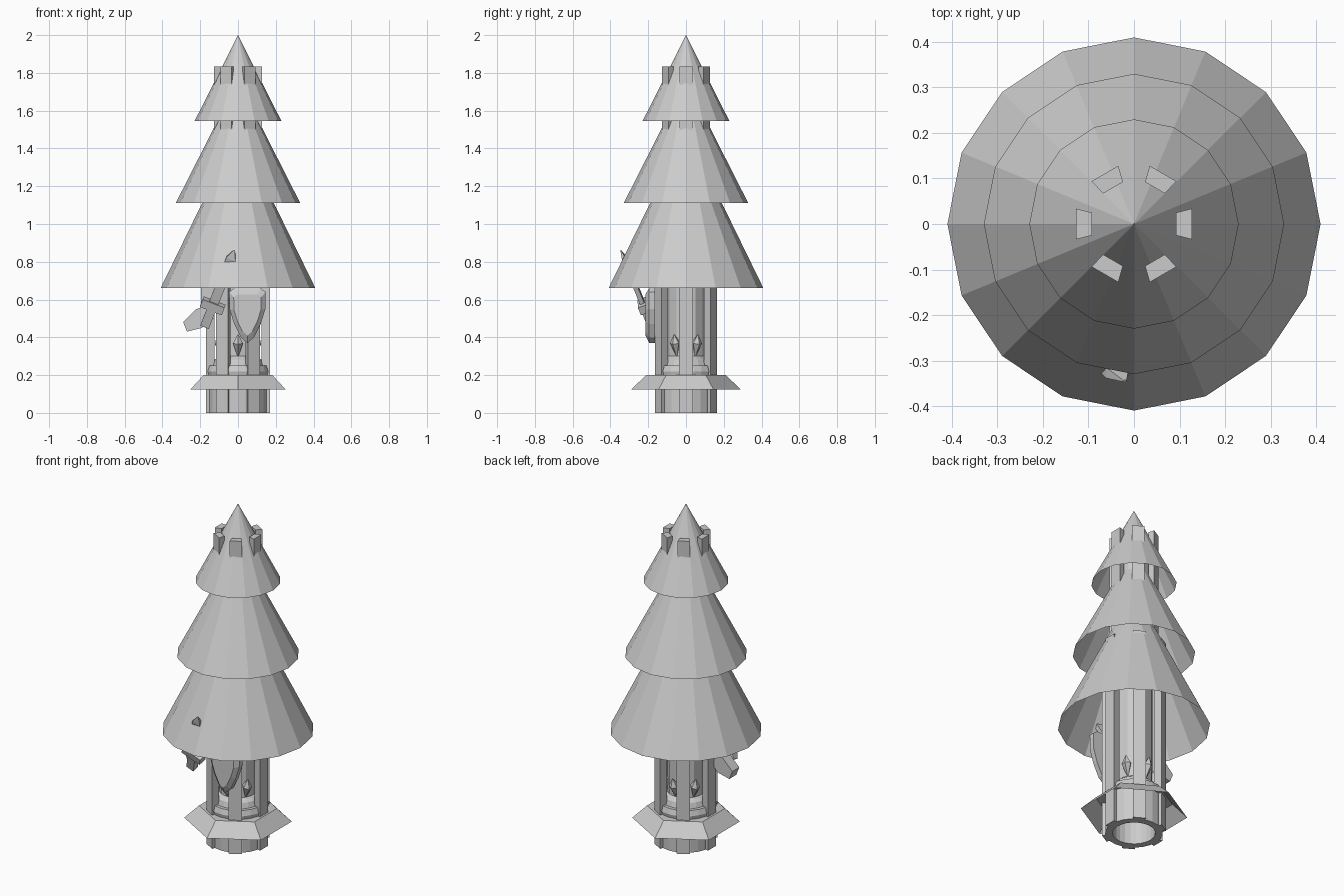
import bpy, bmesh, math
from mathutils import Matrix, Vector

cube = bpy.data.objects.get("Cube")
if cube:
    bpy.data.objects.remove(cube, do_unlink=True)

stone = bpy.data.materials.new("plain grey")
stone.use_nodes = True
stone.diffuse_color = (0.6, 0.6, 0.6, 1)
stone.node_tree.nodes["Principled BSDF"].inputs["Base Color"].default_value = (0.6, 0.6, 0.6, 1)


def finish(name, bm):
    bmesh.ops.recalc_face_normals(bm, faces=bm.faces)
    mesh = bpy.data.meshes.new(name)
    bm.to_mesh(mesh)
    bm.free()
    mesh.materials.append(stone)
    obj = bpy.data.objects.new(name, mesh)
    bpy.context.collection.objects.link(obj)
    return obj


def lathe(name, profile, sides, phase=0.0):
    """Revolve (radius, height) points into a faceted shell."""
    bm = bmesh.new()
    rings = []
    for r, z in profile:
        if r == 0:
            rings.append([bm.verts.new((0, 0, z))] * sides)
            continue
        angles = [phase + math.tau * i / sides for i in range(sides)]
        rings.append([bm.verts.new((r * math.cos(a), r * math.sin(a), z)) for a in angles])
    for low, high in zip(rings, rings[1:]):
        for i in range(sides):
            j = (i + 1) % sides
            corners = dict.fromkeys((low[i], low[j], high[j], high[i]))
            bm.faces.new(list(corners))
    return finish(name, bm)


def prism(name, outline, start, end, matrix=Matrix(), end_scale=1.0):
    """Extrude a flat outline along local z, optionally shrinking the far end."""
    bm = bmesh.new()
    mid = sum((Vector(p) for p in outline), Vector((0, 0))) / len(outline)
    near = [bm.verts.new((x, y, start)) for x, y in outline]
    far = [bm.verts.new((*(mid + (Vector(p) - mid) * end_scale), end)) for p in outline]
    bm.faces.new(near)
    bm.faces.new(far)
    for i in range(len(outline)):
        j = (i + 1) % len(outline)
        bm.faces.new((near[i], near[j], far[j], far[i]))
    bm.transform(matrix)
    return finish(name, bm)


def rect(w, d):
    return [(-w, -d), (w, -d), (w, d), (-w, d)]


# Three open conical foliage tiers
for name, radius, base, tip in (("lower_foliage", 0.41, 0.66, 1.5),
                                ("middle_foliage", 0.33, 1.11, 1.76),
                                ("upper_foliage", 0.23, 1.545, 2.0)):
    lathe(name, [(radius, base), (0, tip)], 16)

# Hollow foot, stepped plinth and inner trunk
lathe("foot_tube", [(0.115, 0.2), (0.115, 0), (0.155, 0), (0.155, 0.2)], 24)
lathe("plinth", [(0, 0.2), (0.16, 0.2), (0.165, 0.22), (0.155, 0.25), (0.135, 0.25),
                 (0.125, 0.28), (0.1, 0.3)], 24)
lathe("trunk_core", [(0.1, 0.28), (0.1, 1.2), (0.085, 1.25), (0.085, 1.74)], 12)

# Six-sided skirt
lathe("hex_skirt", [(0.29, 0.125), (0.21, 0.2), (0.15, 0.2)], 6, math.pi / 6)

# Ring of tapered pillars, narrower above, ending in battlements
lower = [(0.125, -0.026), (0.17, -0.036), (0.17, 0.036), (0.125, 0.026)]
upper = [(0.092, -0.025), (0.128, -0.034), (0.128, 0.034), (0.092, 0.025)]
for k in range(6):
    turn = Matrix.Rotation(k * math.pi / 3, 4, "Z")
    prism(f"lower_pillar_{k + 1}", lower, 0, 1.16, turn)
    prism(f"upper_pillar_{k + 1}", upper, 1.16, 1.835, turn)
    # Pointed stone chunk between neighbouring pillars
    between = Matrix.Rotation((k + 0.5) * math.pi / 3, 4, "Z")
    chunk = lathe(f"stone_chunk_{k + 1}", [(0, -0.08), (0.028, 0), (0, 0.05)], 5)
    chunk.matrix_world = between @ Matrix.Translation((0.115, 0, 0.37)) @ Matrix.Rotation(0.25, 4, "Y")

# Pointed shield on the front, domed toward the viewer
upright = Matrix.Rotation(math.pi / 2, 4, "X")
half = [(0, 0.37), (0.035, 0.4), (0.07, 0.47), (0.095, 0.55), (0.097, 0.64), (0.07, 0.66)]
outline = half + [(-x, z) for x, z in reversed(half) if x > 0]
place = Matrix.Translation((0.05, 0, 0)) @ upright
prism("shield_rim", outline, 0.165, 0.195, place)
prism("shield_face", outline, 0.195, 0.215, place, 0.75)

# Sword pointing up through the lowest tier
pommel, tip = Vector((-0.175, -0.18, 0.46)), Vector((-0.02, -0.345, 0.86))
axis = tip - pommel
side = Vector((1, 0, -0.35))
side = (side - axis * side.dot(axis) / axis.length_squared).normalized()
depth = axis.normalized().cross(side)
frame = Matrix((side, depth, axis.normalized())).transposed().to_4x4()
frame = Matrix.Translation(pommel) @ frame
prism("sword_grip", rect(0.024, 0.02), 0, 0.1, frame)
prism("sword_guard", rect(0.062, 0.025), 0.1, 0.145, frame)
prism("sword_blade", rect(0.026, 0.012), 0.145, axis.length - 0.05, frame)
prism("sword_tip", rect(0.026, 0.012), axis.length - 0.05, axis.length, frame, 0.15)

# Broad angled slab hanging on the right side
slab = [(-0.29, 0.48), (-0.27, 0.43), (-0.19, 0.45), (-0.15, 0.5), (-0.155, 0.57), (-0.22, 0.55)]
prism("side_slab", slab, 0.02, 0.085, upright)
prism("slab_bracket", rect(0.035, 0.02), 0.5, 0.66, Matrix.Translation((-0.16, -0.06, 0)))
